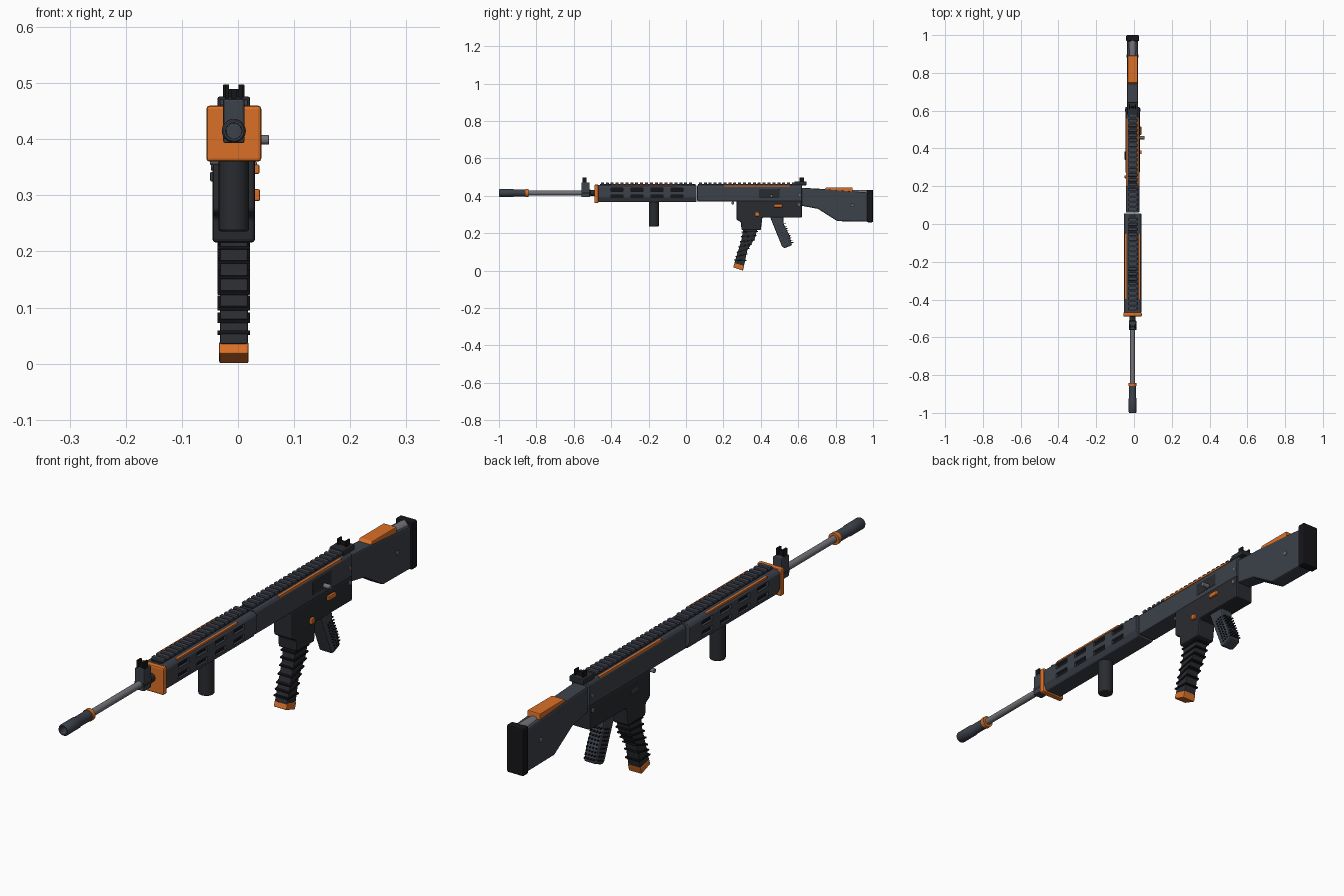
import bpy, bmesh, math
from mathutils import Vector, Matrix

if "Cube" in bpy.data.objects:
    bpy.data.objects.remove(bpy.data.objects["Cube"])

XC = -0.0075  # centre plane of the body


def material(name, rgb):
    m = bpy.data.materials.new(name)
    m.diffuse_color = (*rgb, 1)
    m.use_nodes = True
    m.node_tree.nodes["Principled BSDF"].inputs["Base Color"].default_value = m.diffuse_color
    return m


SLATE = material("slate", (0.045, 0.052, 0.068))
DARK = material("dark", (0.022, 0.024, 0.029))
BLACK = material("black", (0.008, 0.008, 0.010))
STEEL = material("steel", (0.17, 0.17, 0.19))
ORANGE = material("orange", (0.70, 0.16, 0.02))


def make(name, bm, mat, bevel=0, smooth=False):
    bmesh.ops.recalc_face_normals(bm, faces=bm.faces)
    me = bpy.data.meshes.new(name)
    bm.to_mesh(me)
    bm.free()
    ob = bpy.data.objects.new(name, me)
    bpy.context.collection.objects.link(ob)
    me.materials.append(mat)
    if bevel:
        mod = ob.modifiers.new("bevel", "BEVEL")
        mod.width, mod.segments, mod.limit_method = bevel, 2, 'ANGLE'
    if smooth:
        bpy.context.view_layer.objects.active = ob
        ob.select_set(True)
        bpy.ops.object.shade_smooth_by_angle(angle=math.radians(35))
        ob.select_set(False)
    return ob


def add_box(bm, x, y, z):
    """Add a box from (min, max) ranges; x is relative to the centre plane."""
    lo, hi = Vector((x[0] + XC, y[0], z[0])), Vector((x[1] + XC, y[1], z[1]))
    bmesh.ops.create_cube(bm, size=1, matrix=Matrix.Translation((lo + hi) / 2)
                          @ Matrix.Diagonal((*(hi - lo), 1)))


def boxes(name, specs, mat, bevel=0):
    bm = bmesh.new()
    for s in specs:
        add_box(bm, *s)
    return make(name, bm, mat, bevel)


def add_prism(bm, pts, hw):
    """Side profile in (y, z) extruded across the full width."""
    f = bm.faces.new([bm.verts.new((XC - hw, y, z)) for y, z in pts])
    ext = bmesh.ops.extrude_face_region(bm, geom=[f])["geom"]
    bmesh.ops.translate(bm, vec=(2 * hw, 0, 0),
                        verts=[v for v in ext if isinstance(v, bmesh.types.BMVert)])


def prism(name, pts, hw, mat, bevel=0):
    bm = bmesh.new()
    add_prism(bm, pts, hw)
    return make(name, bm, mat, bevel)


def section(name, pts, y0, y1, mat, bevel=0):
    """Cross-section in (x, z) extruded along the length."""
    bm = bmesh.new()
    f = bm.faces.new([bm.verts.new((XC + x, y0, z)) for x, z in pts])
    ext = bmesh.ops.extrude_face_region(bm, geom=[f])["geom"]
    bmesh.ops.translate(bm, vec=(0, y1 - y0, 0),
                        verts=[v for v in ext if isinstance(v, bmesh.types.BMVert)])
    return make(name, bm, mat, bevel)


def lathe(name, pts, z, mat, n=32):
    """Profile of (radius, y) spun about the bore axis."""
    bm = bmesh.new()
    vs = [bm.verts.new((XC + r, y, z)) for r, y in pts]
    es = [bm.edges.new(p) for p in zip(vs, vs[1:])]
    bmesh.ops.spin(bm, geom=vs + es, cent=(XC, 0, z), axis=(0, 1, 0),
                   angle=math.tau, steps=n, use_duplicate=False)
    bmesh.ops.remove_doubles(bm, verts=bm.verts, dist=1e-5)
    return make(name, bm, mat, smooth=True)


def pin(name, x0, x1, y, z, r, mat):
    bm = bmesh.new()
    bmesh.ops.create_cone(bm, cap_ends=True, segments=20, radius1=r, radius2=r, depth=x1 - x0,
                          matrix=Matrix.Translation((XC + (x0 + x1) / 2, y, z))
                          @ Matrix.Rotation(math.pi / 2, 4, 'Y'))
    return make(name, bm, mat, 0.0015, True)


# Barrel and muzzle
BZ = 0.415
lathe("barrel", [(0, -0.90), (0.0125, -0.90), (0.0125, -0.46), (0, -0.46)], BZ, STEEL)
lathe("muzzle_device", [(0, -0.95), (0.0135, -0.95), (0.0145, -1.0), (0.018, -1.0), (0.021, -0.995),
                        (0.021, -0.925), (0.019, -0.92), (0.019, -0.858), (0, -0.858)], BZ, SLATE)
lathe("muzzle_ring", [(0.012, -0.858), (0.0215, -0.858), (0.0215, -0.843), (0.012, -0.843)], BZ, ORANGE)

# Front sight
lathe("gas_block", [(0, -0.56), (0.02, -0.56), (0.02, -0.515), (0.016, -0.51), (0.016, -0.485)], BZ, DARK)
boxes("front_sight_block", [((-0.019, 0.019), (-0.56, -0.515), (0.393, 0.472))], SLATE, 0.004)
boxes("front_sight_prongs", [((s - 0.0035, s + 0.0035), (-0.553, -0.532), (0.468, 0.498))
                             for s in (-0.012, 0.012)]
      + [((-0.005, 0.005), (-0.548, -0.537), (0.468, 0.49))], BLACK, 0.001)

# Handguard with two rows of slots on each side
guard = section("handguard", [(-0.046, 0.39), (-0.034, 0.366), (0.034, 0.366), (0.046, 0.39),
                              (0.046, 0.446), (0.036, 0.457), (-0.036, 0.457), (-0.046, 0.446)],
                -0.47, 0.056, SLATE, 0.004)
cutter = boxes("slot_cutter", [((s * 0.046 - 0.01, s * 0.046 + 0.01), (-0.40 + i * 0.107, -0.337 + i * 0.107),
                                (z - 0.009, z + 0.009))
                               for s in (-1, 1) for i in range(4) for z in (0.396, 0.433)], BLACK)
cutter.hide_render = True
cutter.hide_viewport = False
cutter.display_type = 'WIRE'
cut = guard.modifiers.new("slots", "BOOLEAN")
cut.operation, cut.object, cut.solver = 'DIFFERENCE', cutter, 'EXACT'
boxes("slot_backing", [((-0.0368, 0.0368), (-0.42, 0.0), (0.384, 0.444))], BLACK)
boxes("handguard_collar", [((-0.049, 0.049), (-0.49, -0.468), (0.36, 0.46))], ORANGE, 0.006)
boxes("handguard_stripes", [((s * 0.0375 - 0.004, s * 0.0375 + 0.004), (-0.40, -0.05), (0.452, 0.4585))
                            for s in (-1, 1)], ORANGE)

# Foregrip
bm = bmesh.new()
bmesh.ops.create_cone(bm, cap_ends=True, segments=28, radius1=0.027, radius2=0.027, depth=0.14,
                      matrix=Matrix.Translation((XC, -0.172, 0.306)))
make("foregrip", bm, DARK, 0.004, True)

# Upper receiver
section("upper_receiver", [(-0.036, 0.37), (0.036, 0.37), (0.036, 0.446), (0.028, 0.457),
                           (-0.028, 0.457), (-0.036, 0.446)], 0.06, 0.62, SLATE, 0.004)
boxes("receiver_stripes", [((s * 0.031 - 0.004, s * 0.031 + 0.004), (0.20, 0.56), (0.45, 0.4575))
                           for s in (-1, 1)], ORANGE)
boxes("ejection_port", [((0.03, 0.0375), (0.39, 0.50), (0.388, 0.436))], DARK, 0.003)
pin("charging_handle", 0.03, 0.063, 0.457, 0.399, 0.0085, STEEL)

# Top rail: base strips and repeated teeth
boxes("rail_base", [((-0.02, 0.02), r, (0.452, 0.462)) for r in ((-0.46, 0.05), (0.065, 0.60))], DARK)
boxes("rail_teeth", [((-0.025, 0.025), (y, y + 0.016), (0.46, 0.471))
                     for y in [-0.455 + i * 0.0262 for i in range(40)]
                     if not 0.036 < y < 0.062 and y < 0.575], SLATE, 0.002)

# Rear sight
boxes("rear_sight_base", [((-0.029, 0.029), (0.58, 0.645), (0.456, 0.476))], DARK, 0.003)
boxes("rear_sight_ears", [((s - 0.003, s + 0.003), (0.608, 0.632), (0.47, 0.498))
                          for s in (-0.016, 0.016)]
      + [((-0.009, 0.009), (0.615, 0.624), (0.47, 0.49))], BLACK, 0.002)

# Lower receiver with magazine well
prism("lower_receiver", [(0.27, 0.374), (0.27, 0.272), (0.293, 0.26), (0.297, 0.216), (0.40, 0.216),
                         (0.408, 0.283), (0.62, 0.283), (0.62, 0.374)], 0.038, DARK, 0.006)
boxes("safety_lever", [((0.034, 0.046), (0.472, 0.515), (0.338, 0.355))], ORANGE, 0.003)
boxes("magazine_button", [((0.034, 0.047), (0.371, 0.39), (0.29, 0.311))], ORANGE, 0.003)
boxes("bolt_catch", [((-0.042, -0.034), (0.34, 0.385), (0.325, 0.342))], SLATE, 0.002)
pin("front_sling_pin", -0.042, 0.02, 0.25, 0.362, 0.008, STEEL)
pin("rear_takedown_pin", -0.041, 0.041, 0.604, 0.352, 0.008, STEEL)

# Magazine: front and back edges, ribs laid between them
FRONT = [(0.307, 0.235), (0.297, 0.165), (0.274, 0.09), (0.257, 0.035)]
BACK = [(0.385, 0.235), (0.368, 0.172), (0.328, 0.11), (0.309, 0.02)]


def along(line, t):
    i = min(int(t), len(line) - 2)
    return Vector(line[i]).lerp(Vector(line[i + 1]), t - i)


prism("magazine", FRONT + BACK[::-1], 0.025, DARK, 0.003)
bm = bmesh.new()
for i in range(7):
    a, b = along(FRONT, 0.4 + i * 0.37), along(BACK, 0.4 + i * 0.37)
    d = (b - a).normalized()
    n = Vector((-d.y, d.x)) * 0.003
    a, b = a - d * 0.006, b + d * 0.006
    add_prism(bm, [a - n, b - n, b + n, a + n], 0.029)
make("magazine_ribs", bm, BLACK, 0.001)
prism("magazine_base", [(0.26, 0.04), (0.252, 0.018), (0.304, 0.0), (0.312, 0.026)], 0.026, ORANGE, 0.003)

# Pistol grip with raised studs on the back and sides
prism("pistol_grip", [(0.448, 0.29), (0.466, 0.245), (0.515, 0.125), (0.528, 0.12), (0.567, 0.136),
                      (0.555, 0.185), (0.522, 0.25), (0.52, 0.29)], 0.025, SLATE, 0.006)
bm = bmesh.new()
top, bottom, side = Vector((0.526, 0.25)), Vector((0.566, 0.15)), Vector((-0.011, -0.004))
for i in range(9):
    p = top.lerp(bottom, i / 8)
    for x in (-0.018, -0.006, 0.006, 0.018):
        add_box(bm, (x - 0.002, x + 0.002), (p.x - 0.008, p.x + 0.008), (p.y - 0.002, p.y + 0.002))
    for k in (1, 2, 3):
        q = p + side * k
        for s in (-1, 1):
            add_box(bm, (s * 0.026 - 0.003, s * 0.026 + 0.003), (q.x - 0.002, q.x + 0.002),
                    (q.y - 0.002, q.y + 0.002))
make("grip_studs", bm, BLACK)

# Stock
prism("stock", [(0.615, 0.443), (0.74, 0.436), (0.97, 0.418), (0.97, 0.262), (0.81, 0.264),
                (0.705, 0.33), (0.615, 0.347)], 0.029, SLATE, 0.006)
lathe("buffer_tube", [(0, 0.61), (0.021, 0.61), (0.021, 0.972), (0, 0.972)], 0.41, STEEL)
prism("cheek_rest", [(0.735, 0.428), (0.75, 0.445), (0.89, 0.445), (0.893, 0.418)], 0.026, ORANGE, 0.003)
boxes("butt_pad", [((-0.034, 0.034), (0.967, 1.0), (0.258, 0.432))], BLACK, 0.006)
pin("stock_pin", -0.032, 0.032, 0.89, 0.35, 0.008, STEEL)
pin("stock_hinge_pin", -0.038, 0.038, 0.606, 0.405, 0.007, STEEL)
